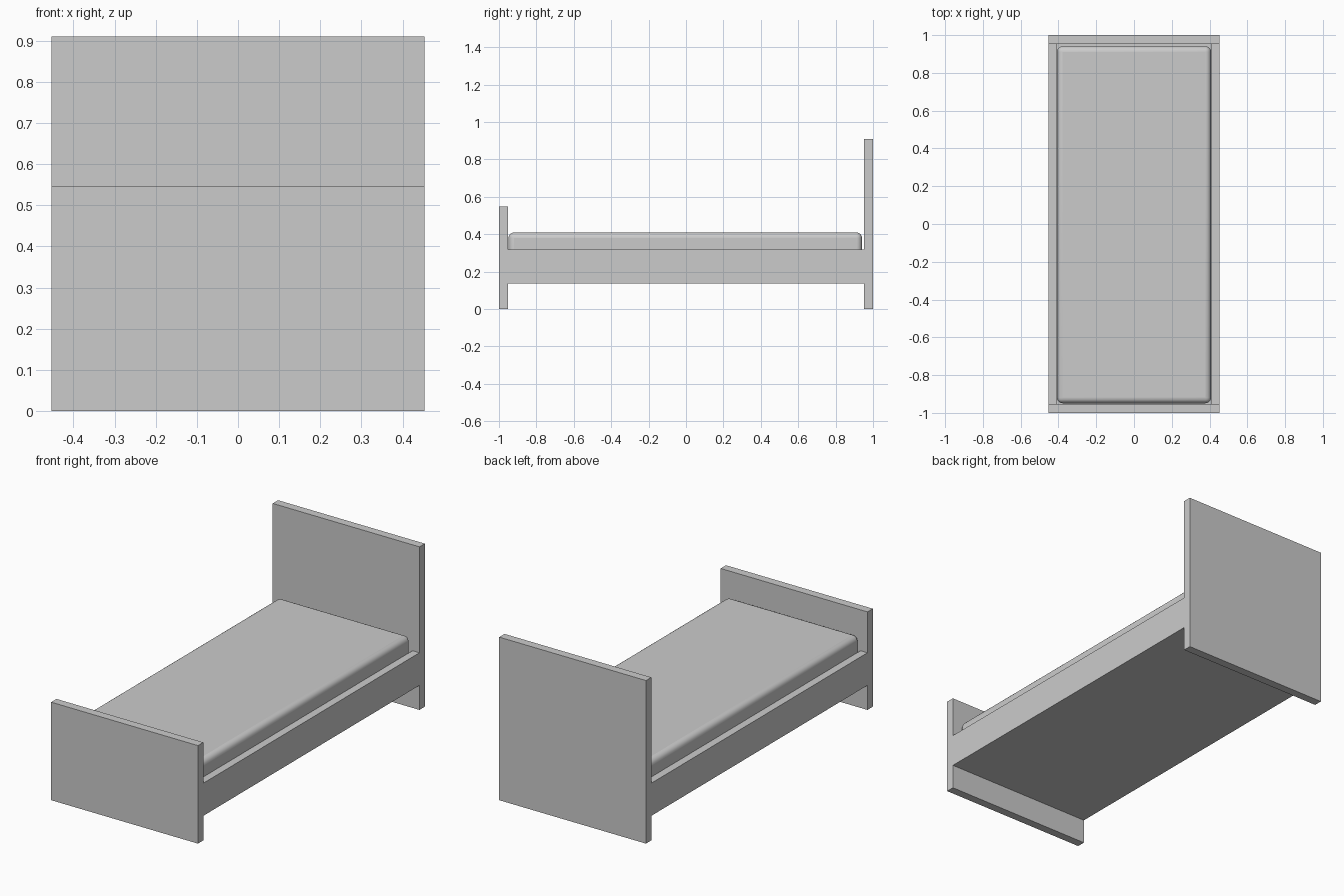
import bpy

if "Cube" in bpy.data.objects:
    bpy.data.objects.remove(bpy.data.objects["Cube"])

HALF_W = 0.453    # half width of the bed
BOARD_IN = 0.953  # inner face of the end boards
RAIL_IN = 0.41    # inner face of the side rails


def box(name, lo, hi):
    """Axis-aligned box between two corners."""
    bpy.ops.mesh.primitive_cube_add(size=1, location=[(a + b) / 2 for a, b in zip(lo, hi)])
    obj = bpy.context.object
    obj.name = name
    obj.scale = [b - a for a, b in zip(lo, hi)]
    bpy.ops.object.transform_apply(location=False, rotation=False, scale=True)
    return obj


# End boards reaching the floor
box("headboard", (-HALF_W, BOARD_IN, 0), (HALF_W, 1, 0.91))
box("footboard", (-HALF_W, -1, 0), (HALF_W, -BOARD_IN, 0.547))

# Side rails, flush with the board ends
for side, x0, x1 in (("left", -HALF_W, -RAIL_IN), ("right", RAIL_IN, HALF_W)):
    box(side + "_rail", (x0, -BOARD_IN, 0.137), (x1, BOARD_IN, 0.319))

# Flat base panel between the rails
box("base_panel", (-RAIL_IN, -BOARD_IN, 0.137), (RAIL_IN, BOARD_IN, 0.18))

# Mattress with soft rounded edges
mattress = box("mattress", (-0.408, -0.949, 0.18), (0.408, 0.941, 0.409))
bevel = mattress.modifiers.new("rounded_edges", 'BEVEL')
bevel.width = 0.03
bevel.segments = 5
bpy.ops.object.shade_smooth_by_angle()
